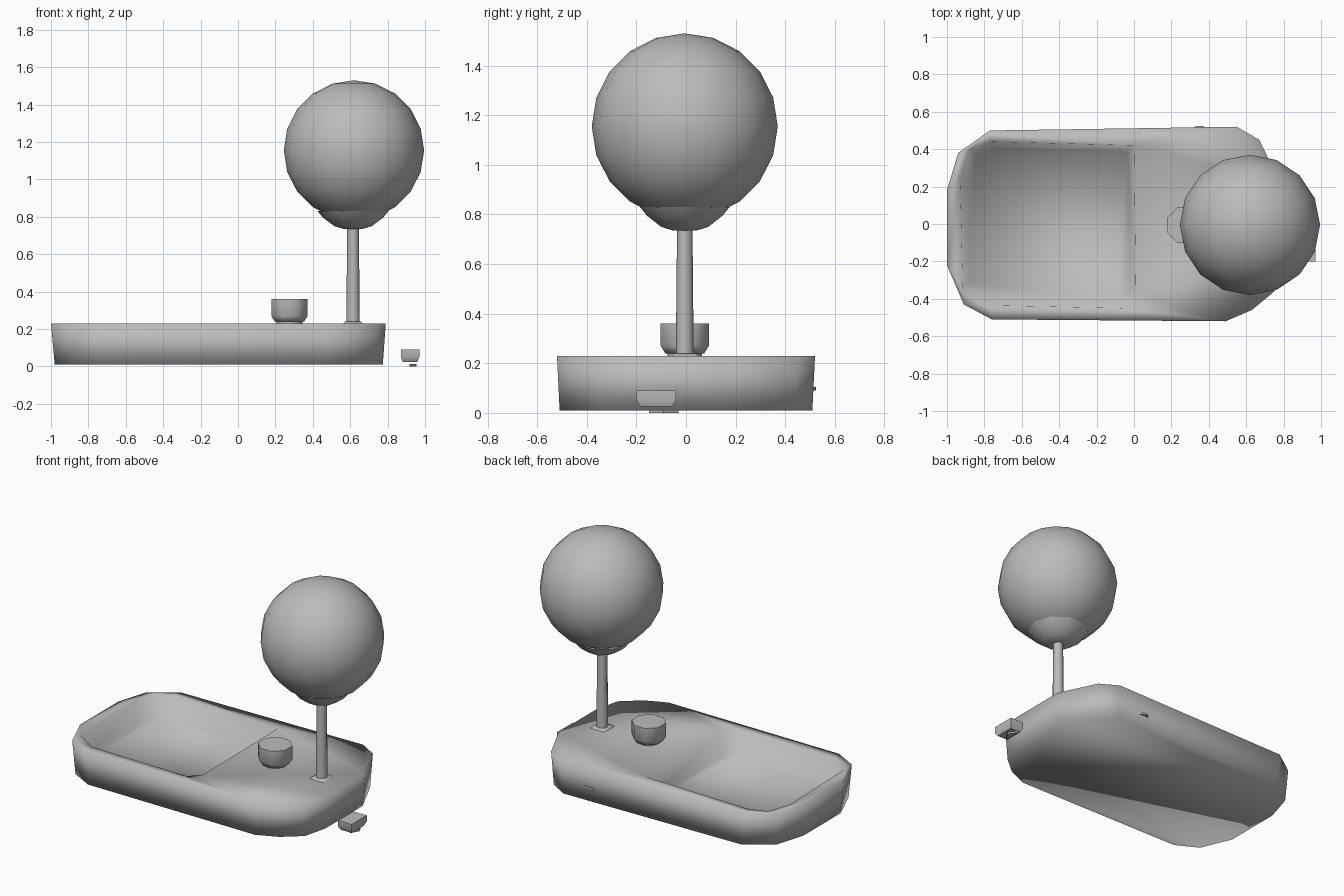
import bpy, bmesh, math
from mathutils import Vector

cube = bpy.data.objects.get("Cube")
if cube:
    bpy.data.objects.remove(cube, do_unlink=True)

grey = bpy.data.materials.new("plain grey")
grey.use_nodes = True
colour = (0.5, 0.5, 0.5, 1)
grey.diffuse_color = colour
grey.node_tree.nodes["Principled BSDF"].inputs["Base Color"].default_value = colour


def finish(bm, name, angle=180):
    """Turn a bmesh into a smooth-shaded grey object."""
    bmesh.ops.recalc_face_normals(bm, faces=bm.faces)
    mesh = bpy.data.meshes.new(name)
    bm.to_mesh(mesh)
    bm.free()
    mesh.materials.append(grey)
    obj = bpy.data.objects.new(name, mesh)
    bpy.context.collection.objects.link(obj)
    bpy.ops.object.select_all(action="DESELECT")
    obj.select_set(True)
    bpy.context.view_layer.objects.active = obj
    bpy.ops.object.shade_smooth_by_angle(angle=math.radians(angle))
    return obj


def ring(bm, points, z, scale=1.0, shift=0.0):
    return [bm.verts.new((x * scale + shift, y * scale, z)) for x, y in points]


def bridge(bm, low, high):
    n = len(low)
    for i in range(n):
        j = (i + 1) % n
        bm.faces.new((low[i], low[j], high[j], high[i]))


def lathe(name, profile, sides, centre, stretch=(1, 1), turn=0.0, angle=50):
    """Capped stack of polygon rings from (radius, height) pairs."""
    bm = bmesh.new()
    loops = []
    for r, z in profile:
        steps = [turn + math.tau * i / sides for i in range(sides)]
        loops.append([bm.verts.new((centre[0] + r * stretch[0] * math.cos(a),
                                    centre[1] + r * stretch[1] * math.sin(a), z))
                      for a in steps])
    for low, high in zip(loops, loops[1:]):
        bridge(bm, low, high)
    bm.faces.new(loops[0])
    bm.faces.new(loops[-1])
    return finish(bm, name, angle)


# Base tray: rounded slab with a recessed pocket at one end
outline = [(-1, 0.18), (-0.94, 0.38), (-0.77, 0.5), (0.55, 0.52), (0.67, 0.45),
           (0.79, 0.2), (0.79, -0.2), (0.75, -0.36), (0.63, -0.46), (0.49, -0.52),
           (-0.76, -0.51), (-0.91, -0.43), (-1, -0.22)]
pocket = [(-0.93, 0.25), (-0.88, 0.4), (-0.77, 0.44), (0, 0.42), (0.01, -0.38),
          (-0.06, -0.45), (-0.76, -0.435), (-0.915, -0.34)]
bm = bmesh.new()
bottom = ring(bm, outline, 0.01, 0.98)
rim = ring(bm, outline, 0.23)
bm.faces.new(bottom)
bridge(bm, bottom, rim)
lip = ring(bm, pocket, 0.23)
floor = ring(bm, pocket, 0.08, 0.92, -0.035)
bridge(bm, floor, lip)
bm.faces.new(floor)
edges = []
for loop in (rim, lip):
    for a, b in zip(loop, loop[1:] + loop[:1]):
        edges.append(bm.edges.get((a, b)))
bmesh.ops.triangle_fill(bm, edges=edges, use_beauty=True)
finish(bm, "base_tray")

# Stem with its foot plate and the cup under the globe
stem = (0.615, -0.005)
lathe("stem", [(0.036, 0.23), (0.031, 0.76)], 8, stem)
lathe("stem_foot", [(0.08, 0.225), (0.06, 0.24)], 4, stem, turn=math.pi / 4)
lathe("globe_cup", [(0.05, 0.735), (0.1, 0.75), (0.16, 0.795), (0.19, 0.83),
                    (0.15, 0.835)], 10, stem)

# Globe
bm = bmesh.new()
bmesh.ops.create_uvsphere(bm, u_segments=16, v_segments=10, radius=0.375)
bmesh.ops.translate(bm, verts=bm.verts, vec=Vector((0.62, -0.005, 1.155)))
finish(bm, "globe")

# Control knob standing on a small spindle
lathe("knob", [(0.085, 0.24), (0.105, 0.27), (0.105, 0.36)], 8, (0.275, -0.005),
      turn=math.pi / 8, angle=60)
lathe("knob_spindle", [(0.07, 0.225), (0.07, 0.245)], 8, (0.275, -0.005))

# Loose plug beside the tray, with its thin prong
lathe("plug", [(0.055, 0.025), (0.07, 0.05), (0.07, 0.09)], 4, (0.92, -0.12),
      stretch=(1, 1.6), turn=math.pi / 4)
lathe("plug_prong", [(0.04, 0.0), (0.04, 0.012)], 3, (0.93, -0.09), stretch=(0.6, 1.7))

# Cord outlet on the rear wall
lathe("cord_outlet", [(0.03, 0.09), (0.03, 0.105)], 6, (0.35, 0.505), stretch=(1.4, 0.7))
